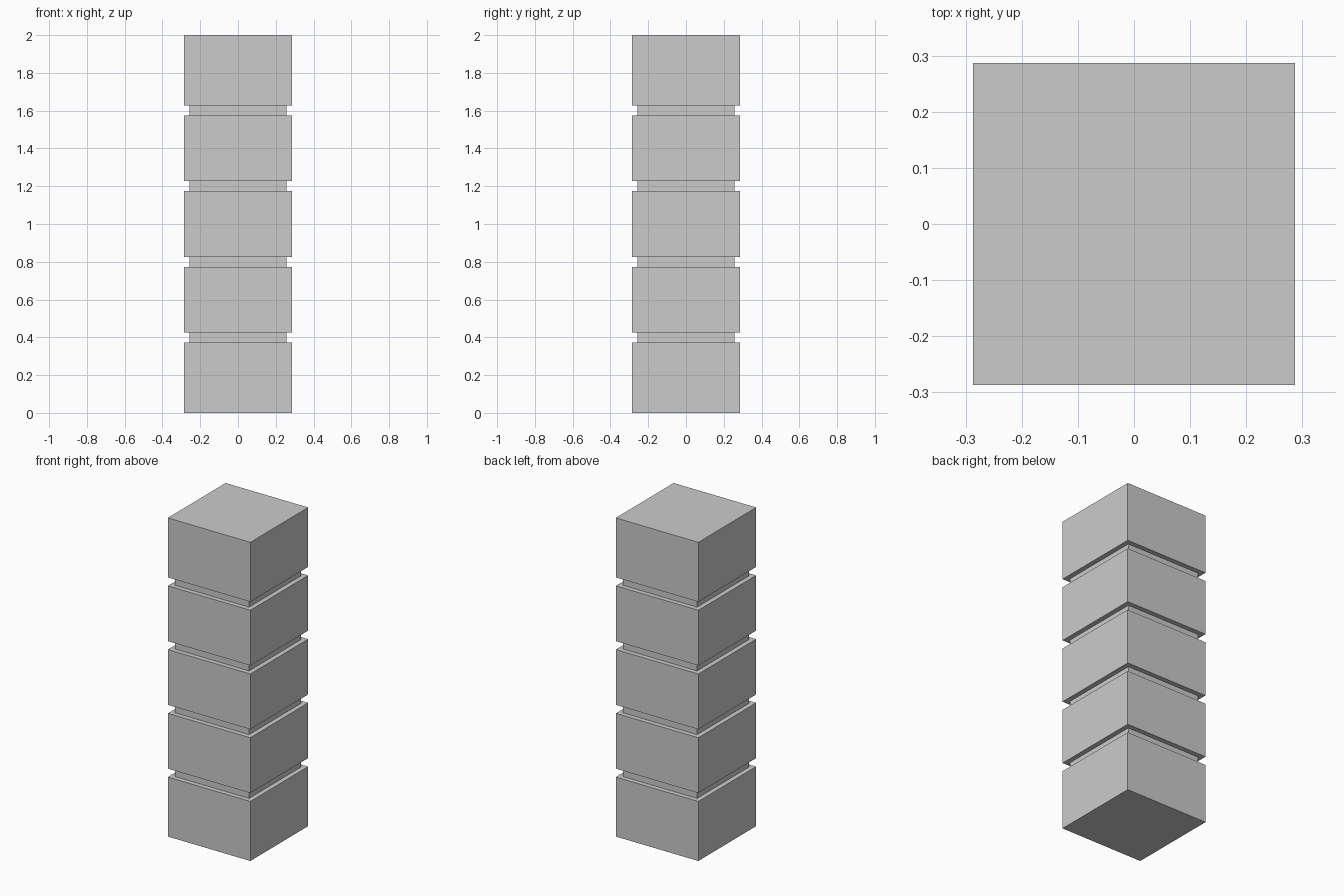
import bpy, bmesh

if "Cube" in bpy.data.objects:
    bpy.data.objects.remove(bpy.data.objects["Cube"])

BLOCK = 0.2865    # half width of the blocks
NECK = 0.2565     # half width of the recessed joints
PITCH = 0.4       # spacing of the joints
GAP = 0.0265      # half height of a joint
COUNT = 5

# Side profile (half width, height), stepping in at each joint
profile = [(BLOCK, 0.0)]
for i in range(1, COUNT):
    low, high = i * PITCH - GAP, i * PITCH + GAP
    profile += [(BLOCK, low), (NECK, low), (NECK, high), (BLOCK, high)]
profile.append((BLOCK, COUNT * PITCH))

# Square rings skinned into one closed pillar
bm = bmesh.new()
rings = [[bm.verts.new((sx * r, sy * r, z))
          for sx, sy in ((-1, -1), (1, -1), (1, 1), (-1, 1))]
         for r, z in profile]
for a, b in zip(rings, rings[1:]):
    for k in range(4):
        n = (k + 1) % 4
        bm.faces.new((a[k], a[n], b[n], b[k]))
bm.faces.new(rings[0][::-1])
bm.faces.new(rings[-1])
bmesh.ops.recalc_face_normals(bm, faces=bm.faces)

mesh = bpy.data.meshes.new("block_pillar")
bm.to_mesh(mesh)
bm.free()
bpy.context.collection.objects.link(bpy.data.objects.new("block_pillar", mesh))
